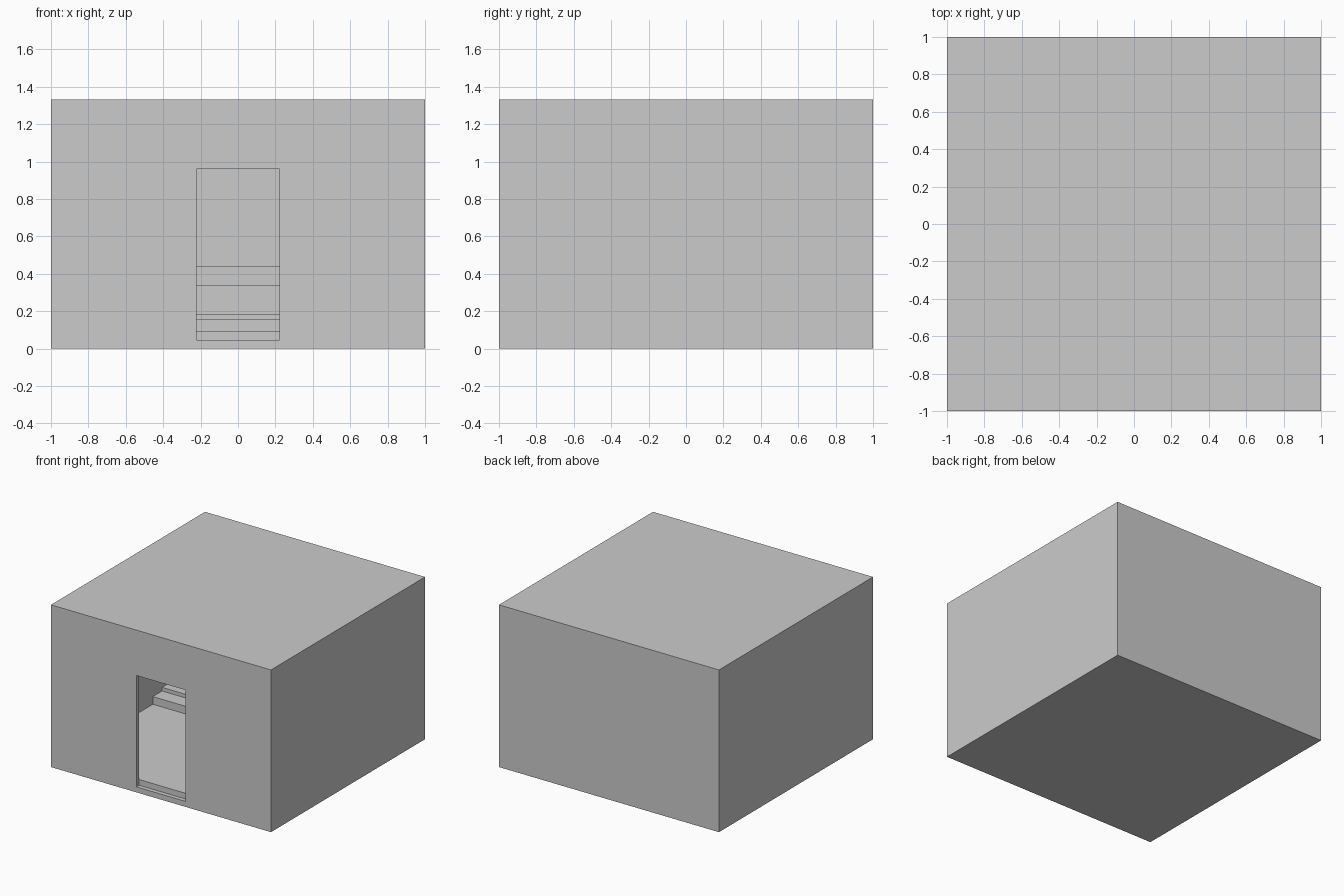
import bpy

if "Cube" in bpy.data.objects:
    bpy.data.objects.remove(bpy.data.objects["Cube"])

W, H = 1.0, 1.333          # half width, height
BASE, FLOOR = 0.045, 0.092 # sill and floor levels
DOOR_X, DOOR_TOP = 0.223, 0.96
FRONT, SIDE = 0.035, 0.1   # wall thicknesses


def add_box(name, lo, hi):
    bpy.ops.mesh.primitive_cube_add(size=1, location=[(a + b) / 2 for a, b in zip(lo, hi)])
    ob = bpy.context.object
    ob.name = name
    ob.scale = [b - a for a, b in zip(lo, hi)]
    bpy.ops.object.transform_apply(location=False, rotation=False, scale=True)
    return ob


def cut(target, name, lo, hi):
    cutter = add_box(name, lo, hi)
    mod = target.modifiers.new(name, 'BOOLEAN')
    mod.operation = 'DIFFERENCE'
    mod.solver = 'EXACT'
    mod.object = cutter
    cutter.hide_render = True
    cutter.hide_set(True)
    bpy.context.view_layer.objects.active = target
    bpy.ops.object.modifier_apply(modifier=name)
    bpy.data.objects.remove(cutter, do_unlink=True)


# Outer shell, hollowed to a room with a doorway through the front wall
shell = add_box("building_shell", (-W, -W, 0), (W, W, H))
cut(shell, "room_space", (-W + SIDE, -W + FRONT, FLOOR), (W - SIDE, W - SIDE, H - 0.045))
cut(shell, "doorway", (-DOOR_X, -W - 0.1, BASE), (DOOR_X, -W + FRONT, DOOR_TOP))

# Terraced steps rising to the back wall, touching the room walls
levels = [FLOOR, 0.155, 0.185, 0.34, 0.442]
starts = [0.18, 0.30, 0.42, 0.60]
for i, y in enumerate(starts):
    add_box(f"step_{i + 1}", (-W + SIDE, y, levels[i]), (W - SIDE, W - SIDE, levels[i + 1]))
